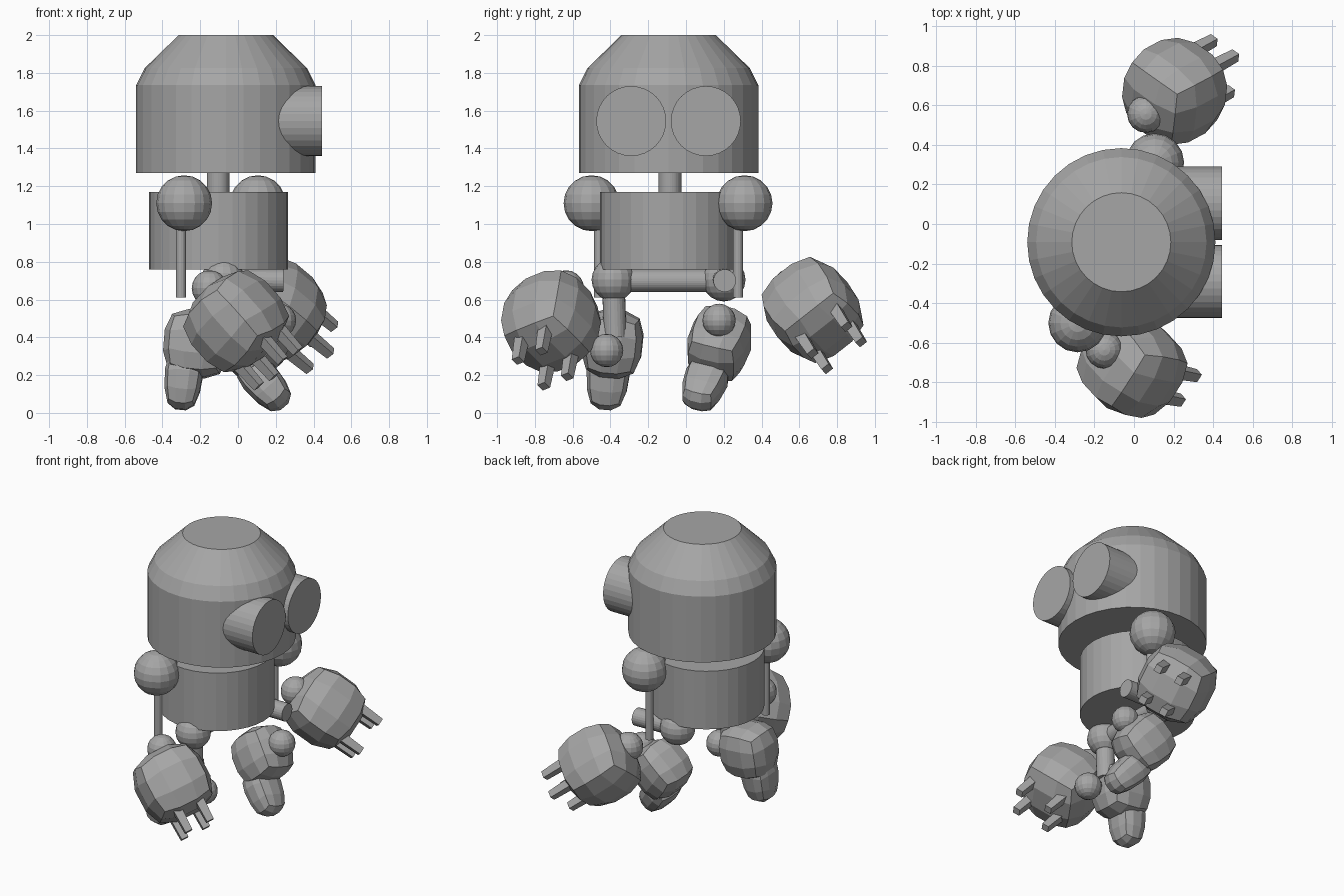
import bpy, bmesh, math
from mathutils import Matrix, Vector

cube = bpy.data.objects.get("Cube")
if cube:
    bpy.data.objects.remove(cube, do_unlink=True)

GREY = (0.38, 0.38, 0.38, 1)
mat = bpy.data.materials.new("plain grey")
mat.use_nodes = True
mat.diffuse_color = GREY
mat.node_tree.nodes["Principled BSDF"].inputs["Base Color"].default_value = GREY


def finish(name, bm, matrix=Matrix()):
    bmesh.ops.recalc_face_normals(bm, faces=bm.faces)
    mesh = bpy.data.meshes.new(name)
    bm.to_mesh(mesh)
    bm.free()
    mesh.materials.append(mat)
    obj = bpy.data.objects.new(name, mesh)
    obj.matrix_world = matrix
    bpy.context.collection.objects.link(obj)
    return obj


def frame(origin, up, forward):
    """Matrix with z along up, y near forward, placed at origin."""
    z = Vector(up).normalized()
    x = Vector(forward).cross(z).normalized()
    m = Matrix((x, z.cross(x), z)).transposed().to_4x4()
    m.translation = origin
    return m


def rod(name, start, end, radius, sides=32):
    a, b = Vector(start), Vector(end)
    bm = bmesh.new()
    bmesh.ops.create_cone(bm, cap_ends=True, segments=sides, radius1=radius,
                          radius2=radius, depth=(b - a).length)
    turn = Vector((0, 0, 1)).rotation_difference(b - a).to_matrix().to_4x4()
    return finish(name, bm, Matrix.Translation((a + b) / 2) @ turn)


def ball(name, centre, radius):
    bm = bmesh.new()
    bmesh.ops.create_uvsphere(bm, u_segments=16, v_segments=10, radius=radius)
    return finish(name, bm, Matrix.Translation(centre))


def pebble(name, matrix, half, taper=1.0, cuts=2):
    """Faceted block: a subdivided cube swollen towards a sphere."""
    bm = bmesh.new()
    bmesh.ops.create_cube(bm, size=2)
    bmesh.ops.subdivide_edges(bm, edges=bm.edges, cuts=cuts, use_grid_fill=True)
    for v in bm.verts:
        v.co = v.co.lerp(v.co.normalized() * 1.28, 0.75) / 1.21
        s = 1 + (taper - 1) * (v.co.y + 1) / 2
        v.co = Vector((v.co.x * half[0] * s, v.co.y * half[1], v.co.z * half[2] * s))
    return finish(name, bm, matrix)


# Head: lathed profile with a flat crown
bm = bmesh.new()
rings = []
for r, z in ((0.475, 1.27), (0.475, 1.735), (0.43, 1.825), (0.25, 2.0)):
    rings.append([bm.verts.new((r * math.cos(math.tau * i / 32),
                                r * math.sin(math.tau * i / 32), z)) for i in range(32)])
for low, high in zip(rings, rings[1:]):
    for i in range(32):
        j = (i + 1) % 32
        bm.faces.new((low[i], low[j], high[j], high[i]))
bm.faces.new(rings[0])
bm.faces.new(rings[-1])
finish("head", bm, Matrix.Translation((-0.064, -0.092, 0)))

# Eyes, neck, torso and hip axle
for side, y in (("right", -0.29), ("left", 0.105)):
    rod(side + "_eye", (0.1, y, 1.545), (0.445, y, 1.545), 0.185)
rod("neck", (-0.105, -0.085, 1.1), (-0.105, -0.085, 1.4), 0.06)
rod("torso", (-0.102, -0.088, 0.76), (-0.102, -0.088, 1.17), 0.368)
rod("hip_axle", (-0.08, -0.385, 0.70), (-0.075, 0.2, 0.70), 0.06)

# Arms: shoulder, upper rod, wrist, hand and four fingers
arms = {
    "right": dict(shoulder=(-0.285, -0.5, 1.11), rod=(-0.302, -0.46), wrist=(-0.15, -0.635, 0.66),
                  hand=(-0.01, -0.715, 0.485), aim=(0.66, -0.13, -0.74), across=(0.53, -0.59, 0.61)),
    "left": dict(shoulder=(0.105, 0.31, 1.11), rod=(0.093, 0.275), wrist=(0.06, 0.555, 0.67),
                 hand=(0.205, 0.67, 0.545), aim=(0.71, 0.38, -0.59), across=(0.08, 0.77, 0.62)),
}
for side, a in arms.items():
    ball(side + "_shoulder", a["shoulder"], 0.148)
    rod(side + "_upper_arm", (*a["rod"], 0.61), (*a["rod"], 1.1), 0.027, 16)
    ball(side + "_wrist", a["wrist"], 0.095)
    m = frame(a["hand"], a["aim"], a["across"])
    pebble(side + "_hand", m, (0.245, 0.245, 0.245))
    for n, (i, j) in enumerate(((-1, -1), (1, -1), (1, 1), (-1, 1)), 1):
        bm = bmesh.new()
        bmesh.ops.create_cone(bm, cap_ends=True, segments=4, radius1=0.042,
                              radius2=0.034, depth=0.2)
        bmesh.ops.rotate(bm, verts=bm.verts, matrix=Matrix.Rotation(math.pi / 4, 3, 'Z'))
        finish(f"{side}_finger_{n}", bm, m @ Matrix.Translation((0.078 * i, 0.115 * j, 0.24)))

# Legs: hip, thigh, ankle, foot and tapered toe
legs = {
    "right": dict(hip=(-0.08, -0.385, 0.705), knee=(-0.08, -0.375, 0.4), ankle=(0.03, -0.42, 0.33),
                  foot=(-0.22, -0.39, 0.365), toe=(-0.29, -0.415, 0.17),
                  up=(1, -0.05, -0.1), fwd=(-0.2, -0.08, -1)),
    "left": dict(hip=(-0.075, 0.2, 0.705), knee=(0.24, 0.205, 0.70), ankle=(0.22, 0.175, 0.49),
                 foot=(0.07, 0.175, 0.365), toe=(0.145, 0.095, 0.15),
                 up=(0.75, 0, 0.65), fwd=(0.6, -0.3, -0.74)),
}
for side, g in legs.items():
    ball(side + "_hip", g["hip"], 0.115)
    rod(side + "_thigh", g["hip"], g["knee"], 0.06, 24)
    ball(side + "_ankle", g["ankle"], 0.088)
    pebble(side + "_foot", frame(g["foot"], g["up"], g["fwd"]), (0.175, 0.19, 0.19), 0.95)
    pebble(side + "_toe", frame(g["toe"], g["up"], g["fwd"]), (0.135, 0.165, 0.12), 0.75)
